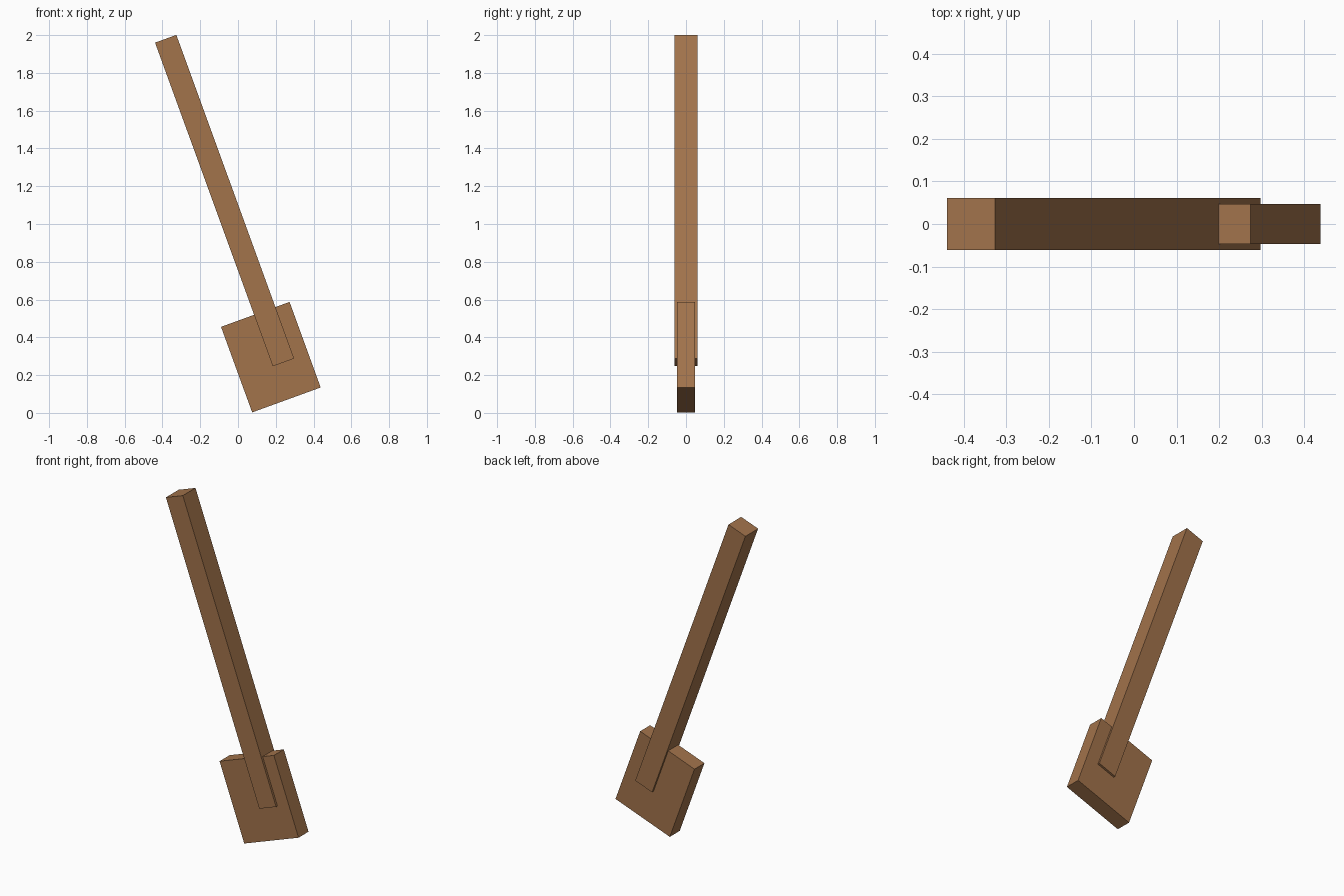
import bpy
import math

cube = bpy.data.objects.get("Cube")
if cube:
    bpy.data.objects.remove(cube, do_unlink=True)

# Single wood colour
WOOD = (0.36, 0.172, 0.071, 1.0)
wood = bpy.data.materials.new("brown wood")
wood.use_nodes = True
wood.diffuse_color = WOOD
wood.node_tree.nodes["Principled BSDF"].inputs["Base Color"].default_value = WOOD

LEAN = math.radians(-20)


def leaning_box(name, centre, size):
    """Flat-faced box leaning towards -x."""
    bpy.ops.mesh.primitive_cube_add(size=1, location=centre, rotation=(0, LEAN, 0))
    box = bpy.context.object
    box.name = name
    box.scale = size
    box.data.materials.append(wood)
    return box


# Long square handle
leaning_box("handle", (-0.071, 0, 1.124), (0.12, 0.121, 1.823))

# Flat rectangular blade around the lower end of the handle
leaning_box("blade", (0.174, 0, 0.295), (0.386, 0.095, 0.482))
